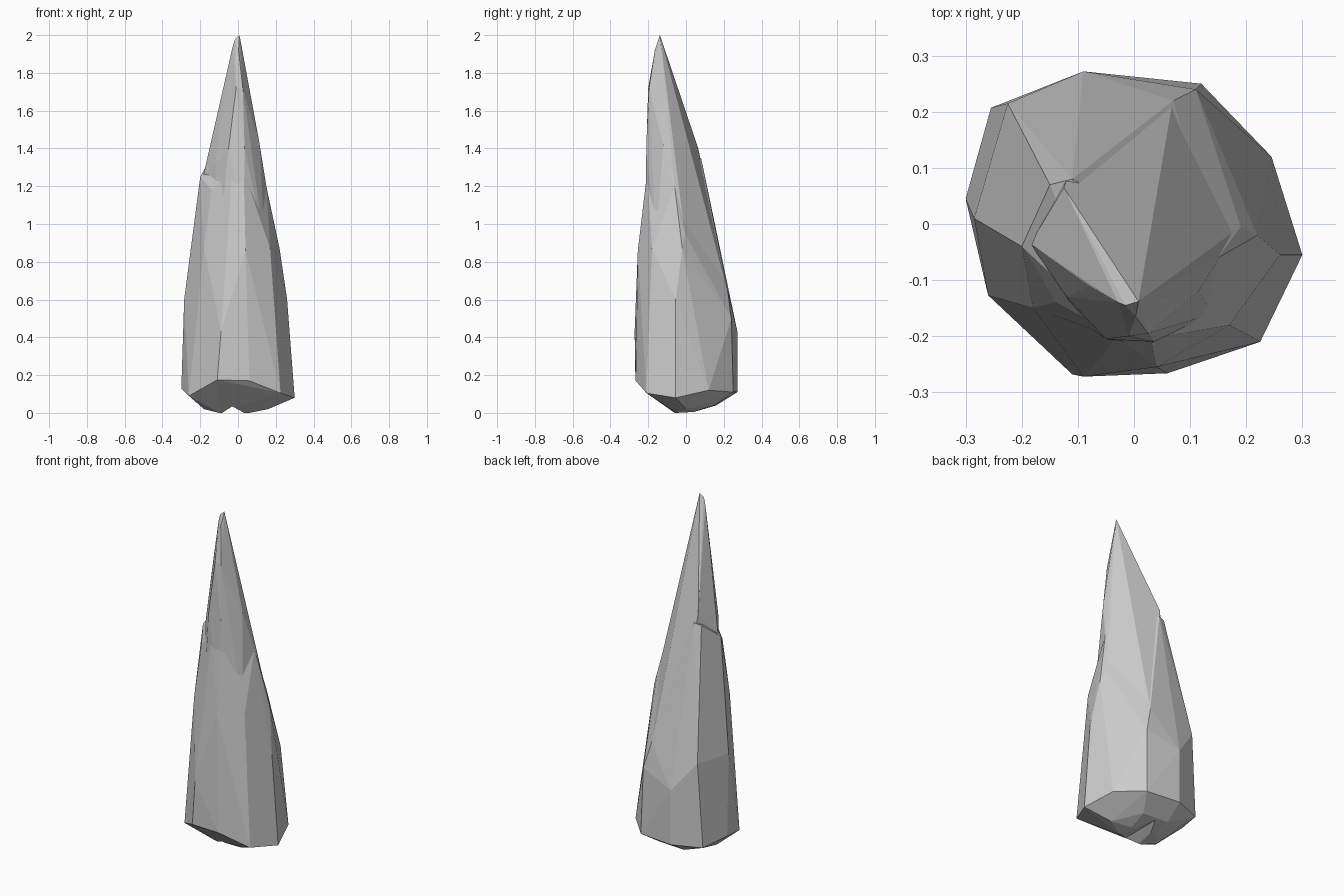
import bpy, bmesh, math

if "Cube" in bpy.data.objects:
    bpy.data.objects.remove(bpy.data.objects["Cube"])


def hull(name, points):
    """Faceted convex chunk of stone wrapped around a few corner points."""
    bm = bmesh.new()
    for p in points:
        bm.verts.new(p)
    res = bmesh.ops.convex_hull(bm, input=bm.verts)
    junk = {v for v in res["geom_interior"] + res["geom_unused"]
            if isinstance(v, bmesh.types.BMVert)}
    bmesh.ops.delete(bm, geom=list(junk), context='VERTS')
    bmesh.ops.recalc_face_normals(bm, faces=bm.faces)
    mesh = bpy.data.meshes.new(name)
    bm.to_mesh(mesh)
    bm.free()
    ob = bpy.data.objects.new(name, mesh)
    bpy.context.collection.objects.link(ob)
    return ob


def combine(target, other, operation):
    """Apply a boolean and discard the second piece."""
    mod = target.modifiers.new("combine", 'BOOLEAN')
    mod.operation = operation
    mod.solver = 'EXACT'
    mod.object = other
    bpy.context.view_layer.objects.active = target
    bpy.ops.object.modifier_apply(modifier=mod.name)
    bpy.data.objects.remove(other)


# rounded underside
foot = [(-.18, -.03, .02), (-.10, -.06, 0), (.06, -.05, 0),
        (.16, 0, .02), (.05, .04, .005), (-.10, .06, .01),
        (.06, .15, .04), (-.10, .16, .04)]
# lower rim, going round from the front left
rim = [(-.11, -.268, .175), (.06, -.266, .17), (.225, -.21, .105),
       (.30, -.055, .08), (.245, .12, .12), (.12, .25, .11),
       (-.09, .272, .11), (-.255, .207, .11), (-.30, .045, .13),
       (-.26, -.127, .09)]
# waist corners where the sides start leaning in
waist = [(-.09, -.272, .43), (.04, -.255, .86), (.17, -.18, .87),
         (.26, -.055, .6), (.22, -.02, .87), (.11, .24, .5),
         (.07, .22, .65), (-.09, .272, .43), (-.085, .19, .85),
         (-.225, .215, .6), (-.285, .01, .6), (-.18, -.15, .87)]
# broken shoulder on the left and the slope on the right
shoulder = [(-.20, -.04, 1.25), (-.15, .07, 1.34), (-.11, .08, 1.35),
            (-.14, -.14, 1.18), (-.03, -.20, 1.28), (.03, -.205, 1.28),
            (.15, -.06, 1.2), (.19, -.005, .95)]
rock = hull("rock_spire", foot + rim + waist + shoulder)

# tall pointed upper shard
shard = hull("upper_shard", [
    (.008, -.138, 2.0), (-.015, -.145, 1.98), (-.028, -.14, 1.94),
    (.003, -.165, 1.92),
    (-.08, -.11, 1.71), (-.01, -.20, 1.72), (.025, -.195, 1.72),
    (.055, -.135, 1.68), (-.125, .065, 1.40), (-.185, -.035, 1.25),
    (-.12, -.13, 1.32),
    (-.05, -.205, 1.40), (.035, -.21, 1.40), (.115, -.12, 1.42),
    (.15, -.06, 1.2), (.188, -.006, .94), (.068, .215, .66),
    (-.084, .185, .8), (.03, -.215, 1.0), (.14, -.16, .9), (-.1, -.17, .9)])
combine(rock, shard, 'UNION')

# shallow groove under the foot
groove = hull("groove_cutter", [(x, y, z) for y in (-.32, .32)
                                for x, z in ((-.1, -.01), (.05, -.01), (-.03, .035))])
combine(rock, groove, 'DIFFERENCE')

# shear off the broad sloping face at the back right, then tidy flat areas
bm = bmesh.new()
bm.from_mesh(rock.data)
bmesh.ops.remove_doubles(bm, verts=bm.verts, dist=.003)
cut = bmesh.ops.bisect_plane(
    bm, geom=bm.verts[:] + bm.edges[:] + bm.faces[:], dist=.0005,
    plane_co=(.01, -.13, 1.98), plane_no=(.199, .178, .0578), clear_outer=True)
bmesh.ops.holes_fill(bm, edges=[e for e in bm.edges if e.is_boundary], sides=0)
bmesh.ops.dissolve_limit(bm, angle_limit=math.radians(3),
                         verts=bm.verts, edges=bm.edges)
bmesh.ops.recalc_face_normals(bm, faces=bm.faces)
bm.to_mesh(rock.data)
bm.free()
